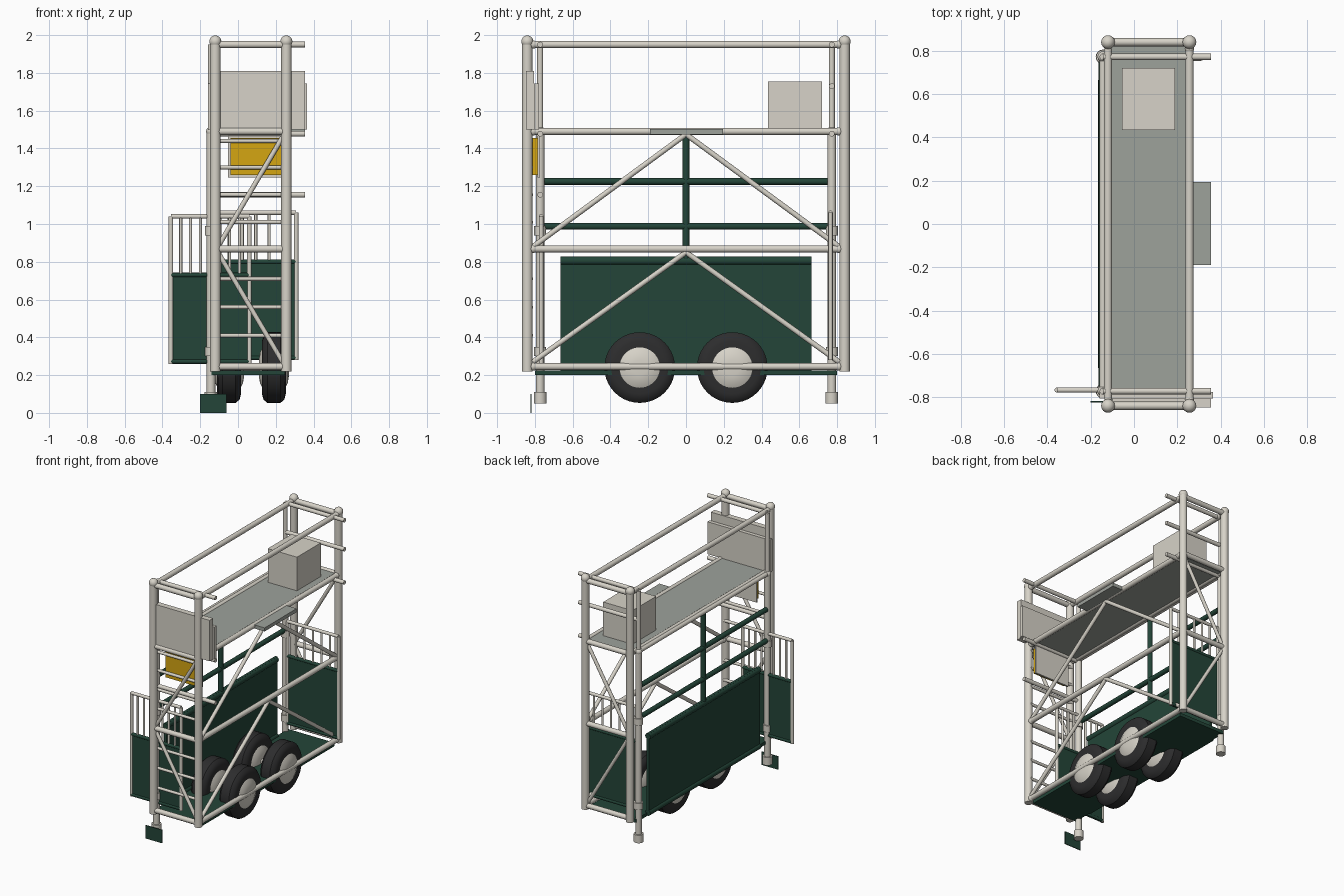
import bpy, bmesh, math
from mathutils import Vector

if "Cube" in bpy.data.objects:
    bpy.data.objects.remove(bpy.data.objects["Cube"])


def mat(name, rgb):
    m = bpy.data.materials.new(name)
    m.diffuse_color = (*rgb, 1)
    m.use_nodes = True
    m.node_tree.nodes["Principled BSDF"].inputs["Base Color"].default_value = m.diffuse_color
    return m


CREAM = mat("cream", (0.68, 0.65, 0.58))
GREEN = mat("dark_green", (0.017, 0.06, 0.04))
BLACK = mat("rubber", (0.026, 0.026, 0.027))
GREY = mat("deck_grey", (0.34, 0.36, 0.33))
GOLD = mat("yellow", (0.66, 0.38, 0.006))


def finish(name, bm, material, smooth=False):
    bmesh.ops.recalc_face_normals(bm, faces=bm.faces)
    me = bpy.data.meshes.new(name)
    bm.to_mesh(me)
    bm.free()
    me.materials.append(material)
    ob = bpy.data.objects.new(name, me)
    bpy.context.collection.objects.link(ob)
    if smooth:
        bpy.ops.object.select_all(action='DESELECT')
        bpy.context.view_layer.objects.active = ob
        ob.select_set(True)
        bpy.ops.object.shade_smooth_by_angle(angle=math.radians(40))
    return ob


def add_tube(bm, a, b, r, sides=16):
    a, b = Vector(a), Vector(b)
    d = b - a
    new = bmesh.ops.create_cone(bm, cap_ends=True, segments=sides, radius1=r,
                                radius2=r, depth=d.length)["verts"]
    m = d.to_track_quat('Z', 'Y').to_matrix().to_4x4()
    m.translation = (a + b) / 2
    bmesh.ops.transform(bm, matrix=m, verts=new)


def tubes(name, segs, r, material=CREAM, ball=0):
    """Group of round tubes, with optional round end couplers."""
    bm = bmesh.new()
    for a, b in segs:
        add_tube(bm, a, b, r)
        if ball:
            for p in (a, b):
                v = bmesh.ops.create_uvsphere(bm, u_segments=12, v_segments=8,
                                              radius=ball)["verts"]
                bmesh.ops.translate(bm, vec=p, verts=v)
    return finish(name, bm, material, True)


def box(name, lo, hi, material):
    bm = bmesh.new()
    bmesh.ops.create_cube(bm, size=1)
    for v in bm.verts:
        v.co = [l + (c + 0.5) * (h - l) for l, c, h in zip(lo, v.co, hi)]
    return finish(name, bm, material)


def lathe_x(name, profile, centre, material, steps=40):
    """Spin a (x, radius) profile around the x axis."""
    bm = bmesh.new()
    rings = []
    for x, r in profile:
        rings.append([bm.verts.new((centre[0] + x,
                                    centre[1] + r * math.cos(math.tau * i / steps),
                                    centre[2] + r * math.sin(math.tau * i / steps)))
                      for i in range(steps)])
    for p, q in zip(rings, rings[1:]):
        for i in range(steps):
            j = (i + 1) % steps
            bm.faces.new((p[i], p[j], q[j], q[i]))
    bm.faces.new(rings[0])
    bm.faces.new(rings[-1])
    return finish(name, bm, material, True)


XL, XR, YE = -0.12, 0.256, 0.84      # corner post positions
XP, YP = -0.143, 0.772               # leg positions
ENDS = (-1, 1)

# Corner posts with round caps
for x in (XL, XR):
    for s in ENDS:
        tubes("corner_post", [((x, s * YE, 0.22), (x, s * YE, 1.965))], 0.028)
        bm = bmesh.new()
        v = bmesh.ops.create_uvsphere(bm, u_segments=16, v_segments=10, radius=0.032)["verts"]
        bmesh.ops.translate(bm, vec=(x, s * YE, 1.966), verts=v)
        finish("post_cap", bm, CREAM, True)

# Long rails and end rails
tubes("right_rails", [((XR, -0.81, z), (XR, 0.81, z)) for z in (0.245, 0.868, 1.49, 1.95)],
      0.019, ball=0.022)
tubes("left_rails", [((XL, -0.81, z), (XL, 0.81, z)) for z in (1.49, 1.95)], 0.019)
tubes("end_rails", [((XL, s * YE, z), (XR, s * YE, z))
                    for s in ENDS for z in (0.245, 0.868, 1.49, 1.95)], 0.019)

# Diagonal braces on the right side and both ends
tubes("side_braces", [((XR, 0, zt), (XR, s * 0.81, zb))
                      for s in ENDS for zt, zb in ((1.475, 0.88), (0.85, 0.27))], 0.014)
tubes("end_braces", [((xa, s * 0.835, za), (xb, s * 0.835, zb)) for s in ENDS
                     for xa, za, xb, zb in ((XR - 0.02, 1.46, XL + 0.02, 0.89),
                                            (XL + 0.02, 0.84, XR - 0.02, 0.27))], 0.013)

# Ladder rungs on the front end
tubes("ladder_rungs", [((XL, -0.82, z), (XR, -0.82, z))
                       for z in (0.41, 0.56, 0.71, 1.01, 1.155, 1.3, 1.44)], 0.011)

# Support legs with feet, hinges and slim upper poles
for s in ENDS:
    y = s * YP
    tubes("support_leg", [((XP, y, 0.06), (XP, y, 1.5))], 0.023)
    tubes("upper_pole", [((XP, y, 1.48), (XP, y, 1.95))], 0.016)
    tubes("leg_foot", [((XP, y, 0.05), (XP, y, 0.11))], 0.034)
    tubes("leg_collar", [((XP, y, z), (XP, y, z + 0.05)) for z in (0.3, 0.94)], 0.032)
tubes("leg_rail", [((XP, -YP, 1.49), (XP, YP, 1.49))], 0.016, ball=0.026)

# Cross bars reaching past the right side
tubes("cross_bars", [((XP, s * YP, z), (0.355, s * YP, z))
                     for s, z in ((-1, 1.95), (1, 1.95), (-1, 1.478), (1, 1.478),
                                  (-1, 1.155), (1, 1.73))], 0.015)

# Upper deck, fold-out shelf and storage box
box("upper_deck", (-0.11, -0.82, 1.48), (0.27, 0.82, 1.5), GREY)
box("fold_out_shelf", (0.265, -0.19, 1.475), (0.356, 0.195, 1.502), GREY)
box("storage_box", (-0.055, 0.435, 1.5), (0.19, 0.72, 1.755), CREAM)

# Front sign boards
box("front_board", (-0.1, -0.848, 1.5), (0.355, -0.805, 1.81), CREAM)
box("rear_board", (-0.16, -0.805, 1.5), (0.365, -0.777, 1.745), CREAM)
box("yellow_panel", (-0.04, -0.812, 1.26), (0.235, -0.785, 1.455), GOLD)
box("yellow_panel_backing", (-0.052, -0.785, 1.245), (0.245, -0.772, 1.465), CREAM)

# Floor and left wall
box("floor", (-0.14, -0.8, 0.2), (0.25, 0.8, 0.225), GREEN)
box("left_wall", (-0.155, -0.665, 0.205), (-0.135, 0.665, 0.825), GREEN)
tubes("left_wall_edges", [((-0.145, -0.665, z), (-0.145, 0.665, z)) for z in (0.225, 0.805)],
      0.022, GREEN)
tubes("green_rails", [((-0.145, -0.75, z), (-0.145, 0.75, z)) for z in (0.988, 1.225)],
      0.018, GREEN)
tubes("green_post", [((-0.145, 0, 0.8), (-0.145, 0, 1.48))], 0.018, GREEN)


def gate(name, x0, x1, y, zb, zm, zt, bars):
    """Gate with a solid lower panel and an open barred top."""
    box(name + "_panel", (x0, y - 0.006, zb), (x1, y + 0.006, zm), GREEN)
    tubes(name + "_panel_edges", [((x0, y, z), (x1, y, z)) for z in (zb + 0.012, zm - 0.01)],
          0.012, GREEN)
    tubes(name + "_frame", [((x, y, zb), (x, y, zt)) for x in (x0, x1)]
          + [((x0, y, zt), (x1, y, zt))], 0.012)
    step = (x1 - x0) / (bars + 1)
    tubes(name + "_bars", [((x0 + step * i, y, zm - 0.01), (x0 + step * i, y, zt))
                           for i in range(1, bars + 1)], 0.008)


gate("front_gate", -0.355, 0.06, -0.767, 0.26, 0.74, 1.04, 7)
gate("back_gate", -0.12, 0.308, 0.765, 0.28, 0.81, 1.06, 5)

# Wheels with rounded tyres and domed hubs
TYRE = [(-0.06, 0.1), (-0.063, 0.14), (-0.055, 0.17), (-0.035, 0.187),
        (0.035, 0.187), (0.055, 0.17), (0.063, 0.14), (0.06, 0.1)]
HUB = [(-0.08, 0.04), (-0.074, 0.08), (-0.06, 0.108), (0.06, 0.108), (0.074, 0.08), (0.08, 0.04)]
for x in (-0.047, 0.19):
    for y in (-0.245, 0.245):
        lathe_x("tyre", TYRE, (x, y, 0.24), BLACK)
        lathe_x("hub", HUB, (x, y, 0.24), CREAM)
    # Axle stubs between the wheel rows
for y in (-0.245, 0.245):
    tubes("axle", [((-0.1, y, 0.24), (0.24, y, 0.24))], 0.02)

# Plain ground plate by the front leg
box("ground_plate", (-0.2, -0.824, 0.0), (-0.06, -0.818, 0.1), GREEN)
